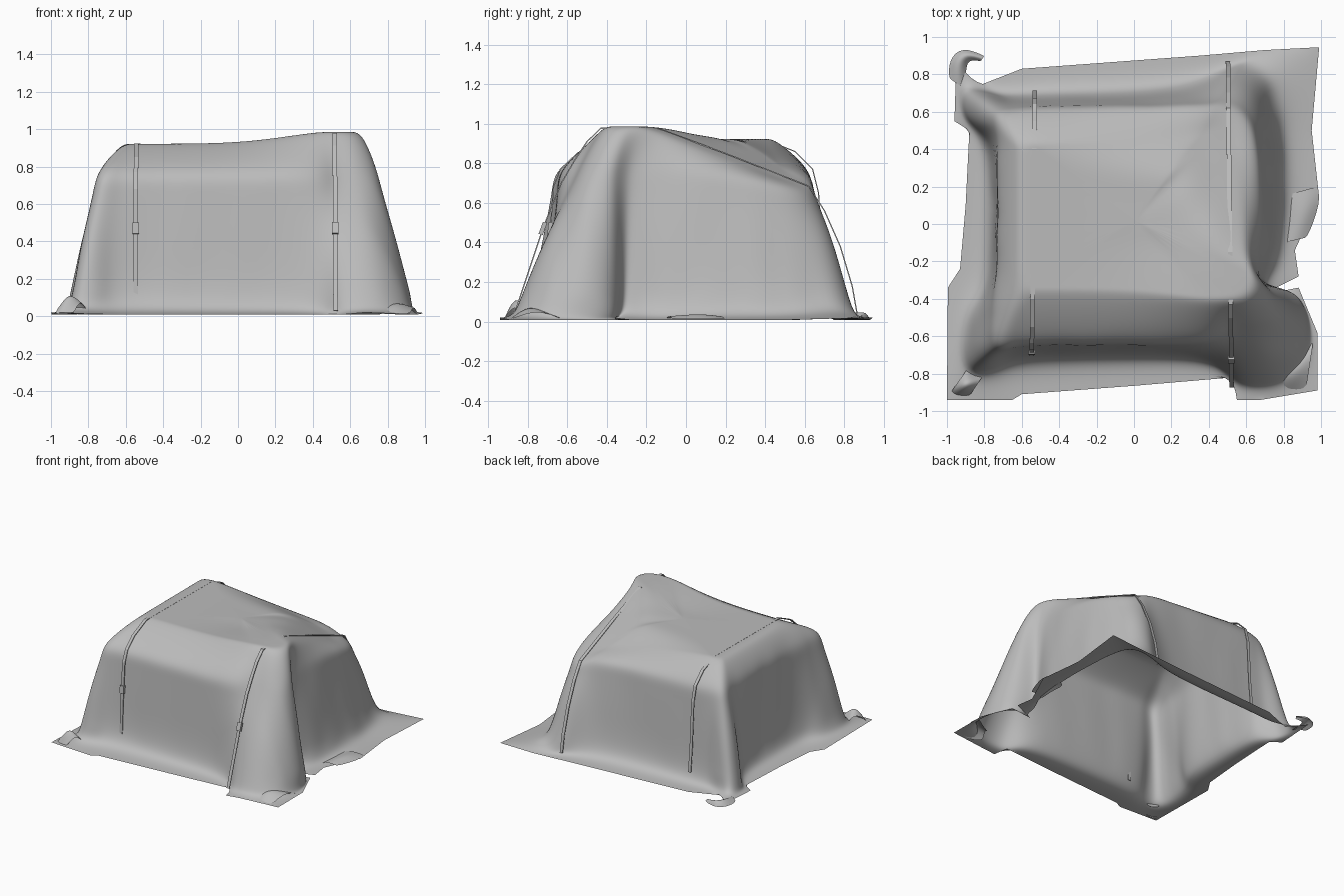
import bpy, bmesh, math
from mathutils import Vector, noise

if "Cube" in bpy.data.objects:
    bpy.data.objects.remove(bpy.data.objects["Cube"])

def material(name, v):
    m = bpy.data.materials.new(name)
    m.diffuse_color = (v, v, v, 1)
    m.use_nodes = True
    m.node_tree.nodes["Principled BSDF"].inputs["Base Color"].default_value = m.diffuse_color
    return m

canvas = material("grey canvas", 0.5)
webbing = material("grey webbing", 0.5)

def add_object(name, bm, mat):
    bmesh.ops.recalc_face_normals(bm, faces=bm.faces)
    me = bpy.data.meshes.new(name)
    bm.to_mesh(me)
    bm.free()
    for p in me.polygons:
        p.use_smooth = True
    me.materials.append(mat)
    ob = bpy.data.objects.new(name, me)
    bpy.context.collection.objects.link(ob)
    return ob

# Outlines seen from above, counter-clockwise from the front left
TOP = [(-.55, -.38), (0, -.38), (.36, -.43), (.49, -.43), (.6, -.42), (.65, -.38), (.665, -.34),
       (.665, -.3), (.65, -.24), (.62, -.15), (.61, -.03), (.58, .25), (.55, .42), (.5, .52),
       (.4, .52), (.28, .47), (-.5, .46), (-.58, .45), (-.61, .44), (-.63, .42), (-.63, .38),
       (-.63, 0), (-.63, -.25), (-.62, -.33), (-.61, -.36), (-.58, -.38)]
SHOULDER = [(-.55, -.64), (0, -.64), (.42, -.65), (.505, -.54), (.63, -.54), (.72, -.48), (.75, -.42),
            (.74, -.36), (.66, -.3), (.66, -.2), (.68, -.03), (.68, .25), (.65, .5), (.57, .62),
            (.46, .64), (.34, .63), (-.52, .63), (-.64, .61), (-.73, .59), (-.74, .52), (-.73, .43),
            (-.73, 0), (-.73, -.35), (-.76, -.47), (-.75, -.68), (-.64, -.65)]
FOOT = [(-.57, -.69), (0, -.68), (.44, -.69), (.53, -.85), (.78, -.85), (.92, -.7), (.93, -.47),
        (.86, -.34), (.65, -.33), (.73, -.21), (.77, -.05), (.77, .25), (.76, .5), (.7, .8),
        (.5, .86), (.36, .68), (-.55, .67), (-.7, .66), (-.91, .74), (-.91, .55), (-.74, .46),
        (-.75, 0), (-.75, -.38), (-.88, -.48), (-.91, -.83), (-.7, -.72)]
HEM = [(-.6, -.91), (0, -.865), (.53, -.82), (.55, -.94), (.68, -.94), (.98, -.89), (.98, -.58),
       (.88, -.34), (.68, -.38), (.88, -.28), (.86, -.14), (.99, .14), (.95, .5), (.99, .945),
       (.7, .93), (.35, .9), (-.6, .83), (-.83, .74), (-.95, .86), (-.96, .55), (-.88, .5),
       (-.9, .1), (-.93, -.24), (-.995, -.34), (-1, -.94), (-.65, -.94)]

def smooth(a, b, t):
    t = max(0, min(1, (t - a) / (b - a)))
    return t * t * (3 - 2 * t)

def top_height(x, y):
    # flat roof, raised front right, falling off towards the back right corner
    lift = smooth(.05, .45, x) * max(0, min(1, (.45 - y) / .6))
    return min(.922 + .064 * lift, .925 - .365 * x - .42 * (y - .45))

def mix(a, b, t):
    return [(p[0] + (q[0] - p[0]) * t, p[1] + (q[1] - p[1]) * t) for p, q in zip(a, b)]

def roof(outline):
    return [Vector((x, y, top_height(x, y))) for x, y in outline]

def level(outline, z):
    return [Vector((x, y, z)) for x, y in outline]

# Draped cover: rings from the roof middle down to the hem
middle = [(.0, .03)] * len(TOP)
rings = [roof(mix(middle, TOP, s)) for s in (.25, .5, .7, .9, 1)]
rings += [level(SHOULDER, .78), level(mix(SHOULDER, FOOT, .14), .68),
          level(mix(SHOULDER, FOOT, .59), .4), level(FOOT, .1),
          level(mix(FOOT, HEM, .3), .014), level(HEM, .008)]
for t, s, w in zip(rings[4], rings[5], rings[6]):   # shoulder stays below a low roof edge
    s.z = min(s.z, t.z - .05)
    w.z = min(w.z, s.z - .09)
for i in (4, 8, 13, 18, 24):          # crumpled corners of the hem
    rings[-2][i].z = .045
    rings[-1][i].z = .02
bm = bmesh.new()
crease = bm.verts.layers.float.new("crease_vert")
verts = [[bm.verts.new(p) for p in r] for r in rings]
for v in verts[-1]:                   # crisp hem corners
    v[crease] = 1
n = len(TOP)
for a, b in zip(verts, verts[1:]):
    for i in range(n):
        j = (i + 1) % n
        bm.faces.new((a[i], b[i], b[j], a[j]))
bm.faces.new(verts[0])
cover = add_object("draped_cover", bm, canvas)
sub = cover.modifiers.new("soft cloth", 'SUBSURF')
sub.levels = sub.render_levels = 3

# Bake the soft cloth and add gentle vertical creases to the walls
dg = bpy.context.evaluated_depsgraph_get()
baked = bpy.data.meshes.new_from_object(cover.evaluated_get(dg))
cover.modifiers.clear()
cover.data = baked
offsets = []
for v in baked.vertices:
    wall = smooth(.9, .7, v.co.z) * smooth(.02, .15, v.co.z)
    corner = smooth(.6, .8, abs(v.co.x)) * .7 + .3
    k = noise.noise(Vector((v.co.x * 6, v.co.y * 6, v.co.z * 1.5)))
    offsets.append(v.normal * (k * .012 * wall * corner))
for v, o in zip(baked.vertices, offsets):
    v.co += o
    v.co.z = max(v.co.z, .0)

# Loose curled flaps lying at the corners
def flap(name, pts, height):
    bm = bmesh.new()
    rows = []
    for k, (x1, y1, x2, y2) in enumerate(pts):
        row = []
        for s in range(7):
            t = s / 6
            z = .012 + height * math.sin(math.pi * t) * math.sin(math.pi * (k + .5) / len(pts))
            row.append(bm.verts.new((x1 + (x2 - x1) * t, y1 + (y2 - y1) * t, z)))
        rows.append(row)
    for a, b in zip(rows, rows[1:]):
        for s in range(6):
            bm.faces.new((a[s], a[s + 1], b[s + 1], b[s]))
    ob = add_object(name, bm, canvas)
    m = ob.modifiers.new("soft", 'SUBSURF')
    m.levels = m.render_levels = 2

flap("front_right_flap", [(.74, -.85, .8, -.72), (.82, -.9, .88, -.68), (.92, -.88, .96, -.62)], .07)
flap("front_left_flap", [(-.98, -.9, -.88, -.76), (-.95, -.92, -.85, -.8), (-.88, -.92, -.8, -.8)], .12)
flap("back_left_flap", [(-.99, .78, -.9, .72), (-.99, .88, -.9, .84), (-.92, .95, -.88, .88),
                        (-.8, .9, -.82, .87)], .04)
flap("right_flap", [(.8, -.1, .93, -.07), (.82, .02, 1, .12), (.8, .15, .98, .2)], .03)

# Tie-down straps: thin ribbons following a path of (y, z)
def strap(name, x, path, width=.024, thick=.006):
    bm = bmesh.new()
    loops = []
    for i, (y, z) in enumerate(path):
        p, q = path[max(i - 1, 0)], path[min(i + 1, len(path) - 1)]
        d = Vector((0, q[0] - p[0], q[1] - p[1])).normalized()
        out = Vector((0, -d.z, d.y)) * thick / 2
        c = Vector((x(y), y, z))
        side = Vector((width / 2, 0, 0))
        loops.append([bm.verts.new(c + s) for s in
                      (out - side, out + side, side - out, -side - out)])
    for a, b in zip(loops, loops[1:]):
        for k in range(4):
            m = (k + 1) % 4
            bm.faces.new((a[k], a[m], b[m], b[k]))
    bm.faces.new(loops[0])
    bm.faces.new(loops[-1])
    ob = add_object(name, bm, webbing)
    for p in ob.data.polygons:
        p.use_smooth = False

left_x = lambda y: -.538 + .012 * y
right_x = lambda y: .512 - .011 * y
strap("left_strap", left_x,
      [(-.705, .09), (-.69, .4), (-.67, .68), (-.635, .77), (-.55, .85), (-.4, .92), (-.2, .92),
       (.4, .92), (.55, .86), (.64, .77), (.67, .65), (.69, .3), (.71, .1)])
strap("right_strap", right_x,
      [(-.87, .03), (-.72, .48), (-.63, .7), (-.56, .82), (-.5, .91), (-.43, .977), (-.15, .978),
       (.2, .85), (.62, .685), (.7, .56), (.78, .38), (.84, .18), (.865, .04)])
# Buckles on the front runs
strap("left_buckle", left_x, [(-.69, .44), (-.684, .5)], .034, .022)
strap("right_buckle", right_x, [(-.735, .44), (-.713, .5)], .034, .022)
